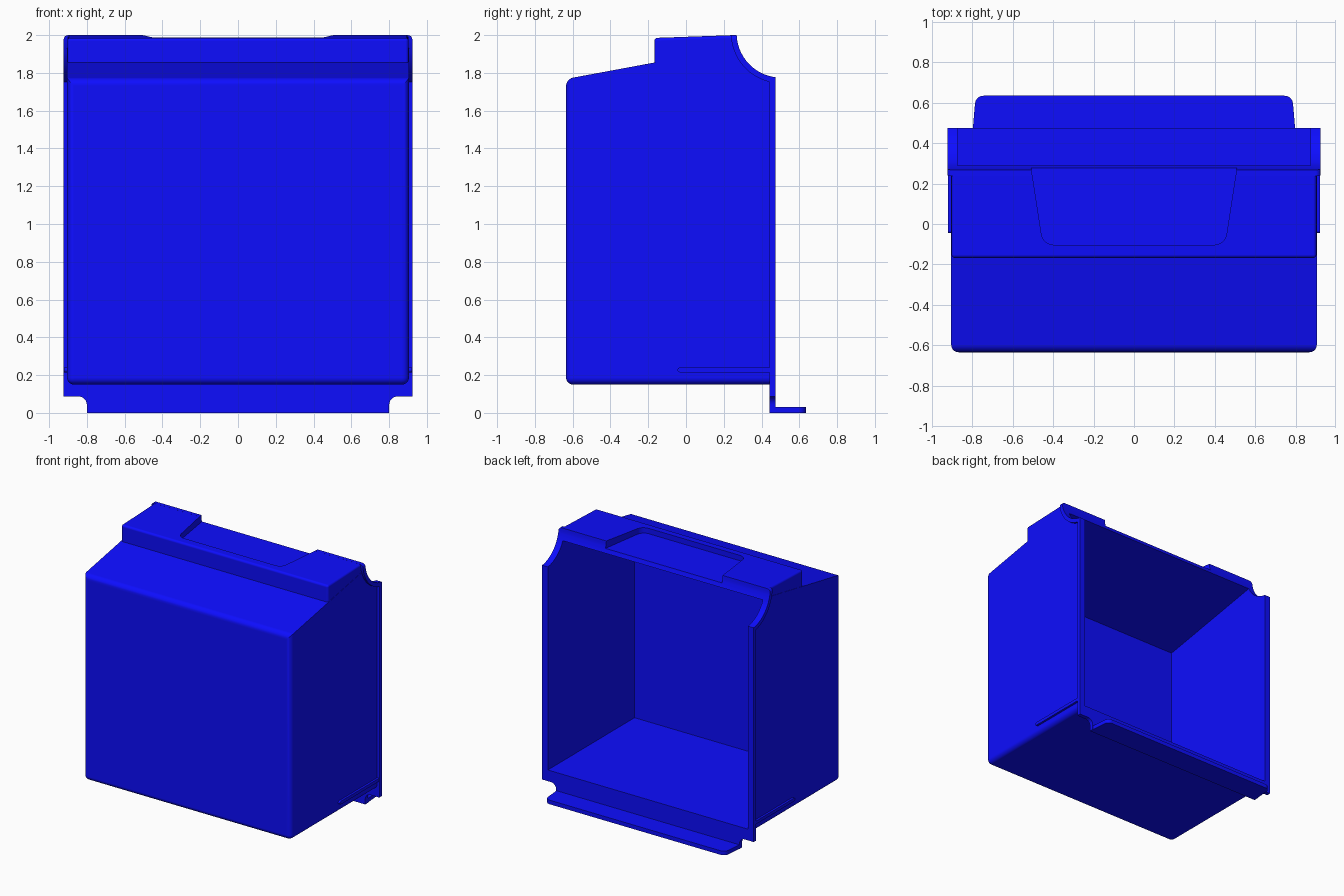
import bpy, bmesh
from math import cos, sin, radians

if "Cube" in bpy.data.objects:
    bpy.data.objects.remove(bpy.data.objects["Cube"])

blue = bpy.data.materials.new("blue")
blue.diffuse_color = (0.004, 0.004, 1.0, 1)
blue.use_nodes = True
blue.node_tree.nodes["Principled BSDF"].inputs["Base Color"].default_value = blue.diffuse_color


def prism(name, pts, axis, a, b):
    """Extrude a 2D outline along an axis from a to b."""
    place = {'x': lambda p, t: (t, p[0], p[1]),
             'y': lambda p, t: (p[0], t, p[1]),
             'z': lambda p, t: (p[0], p[1], t)}[axis]
    bm = bmesh.new()
    lo = [bm.verts.new(place(p, a)) for p in pts]
    hi = [bm.verts.new(place(p, b)) for p in pts]
    bm.faces.new(lo)
    bm.faces.new(hi)
    n = len(pts)
    for i in range(n):
        j = (i + 1) % n
        bm.faces.new((lo[i], lo[j], hi[j], hi[i]))
    bmesh.ops.recalc_face_normals(bm, faces=bm.faces)
    me = bpy.data.meshes.new(name)
    bm.to_mesh(me)
    bm.free()
    me.materials.append(blue)
    ob = bpy.data.objects.new(name, me)
    bpy.context.collection.objects.link(ob)
    return ob


def round_edges(ob, test, r, seg=5):
    """Round every edge whose two end points pass the test."""
    bm = bmesh.new()
    bm.from_mesh(ob.data)
    edges = [e for e in bm.edges if test(e.verts[0].co, e.verts[1].co)]
    bmesh.ops.bevel(bm, geom=edges, offset=r, segments=seg, profile=0.5,
                    affect='EDGES', clamp_overlap=True)
    bm.to_mesh(ob.data)
    bm.free()


def boolean(ob, other, op):
    m = ob.modifiers.new(op, 'BOOLEAN')
    m.object, m.operation, m.solver = other, op, 'EXACT'
    bpy.context.view_layer.objects.active = ob
    bpy.ops.object.modifier_apply(modifier=m.name)


def arc(cx, cy, r, a0, a1, n=14):
    return [(cx + r * cos(radians(a0 + (a1 - a0) * i / n)),
             cy + r * sin(radians(a0 + (a1 - a0) * i / n))) for i in range(n + 1)]


def near(v, t):
    return abs(v - t) < 1e-3


CY, CZ = 0.503, 2.01      # centre of the scooped rear corner

# Main bin with sloping top
body = prism("bin_body", [(-.635, .15), (.455, .15)] + arc(CY, CZ, .25, 258.5, 197.5)
             + [(-.635, 1.768)], 'x', -.905, .905)
round_edges(body, lambda a, b: (near(a.y, -.635) and near(b.y, -.635))
            or (near(a.z, .15) and near(b.z, .15) and not near(a.y, b.y)), .037)

# Raised block along the rear of the top
block = prism("top_block", [(-.168, 1.80)] + arc(CY, CZ, .25, 205, 182.3, 6)
              + [(-.168, 1.985)], 'x', -.903, .903)
round_edges(block, lambda a, b: (near(a.y, -.168) and near(b.y, -.168) and max(a.z, b.z) > 1.9)
            or (min(a.z, b.z) > 1.98 and near(a.x, b.x) and min(a.y, b.y) < 0), .035)
boolean(body, block, 'UNION')
bpy.data.objects.remove(block)

# Rear flange following the scooped corner
flange = prism("rear_flange", [(.443, 0), (.475, 0)] + arc(CY, CZ, .235, 263.1, 182.4)
               + arc(CY, CZ, .265, 182.2, 256.9), 'x', -.923, .923)
round_edges(flange, lambda a, b: min(a.z, b.z) > 1.995 and near(a.x, b.x), .025, 4)

# Cutters: cavity, top recess and the notches beside the foot
cavity = prism("cavity_cutter", [(-.605, .175), (.70, .175), (.70, 1.986), (-.605, 1.753)],
               'x', -.873, .873)
recess = prism("recess_cutter", [(-.45, -.103), (.45, -.103), (.528, .40), (-.528, .40)],
               'z', 1.945, 2.1)
round_edges(recess, lambda a, b: near(a.y, -.103) and near(b.y, -.103) and near(a.x, b.x), .05)
cutters = [cavity, recess]
for ob in (body, flange):
    for c in cutters:
        boolean(ob, c, 'DIFFERENCE')
for s in (-1, 1):
    pts = [(.80, -.1)] + arc(.845, .042, .045, 180, 90, 6) + [(1, .087), (1, -.1)]
    notch = prism("notch_cutter", [(s * x, z) for x, z in pts], 'y', .3, .6)
    boolean(flange, notch, 'DIFFERENCE')
    cutters.append(notch)
for c in cutters:
    bpy.data.objects.remove(c)

# Foot lip at the bottom rear
foot = prism("foot_lip", [(-.80, .447), (.80, .447), (.784, .635), (-.784, .635)], 'z', 0, .032)
round_edges(foot, lambda a, b: near(a.y, .635) and near(b.y, .635) and near(a.x, b.x), .038)

# Side rails
parts = [body, flange, foot]
for s, side in ((-1, "left"), (1, "right")):
    parts.append(prism(side + "_rail", [(.45, .215), (.45, .24)]
                       + arc(-.033, .2275, .0125, 90, 270, 8), 'x', s * .89, s * .922))

# Smooth the rounded edges while keeping the large faces flat
for ob in parts:
    bpy.ops.object.select_all(action='DESELECT')
    ob.select_set(True)
    bpy.context.view_layer.objects.active = ob
    bpy.ops.object.shade_smooth_by_angle(angle=radians(30))
    m = ob.modifiers.new("flat_faces", 'WEIGHTED_NORMAL')
    m.keep_sharp = True
    m.weight = 100
